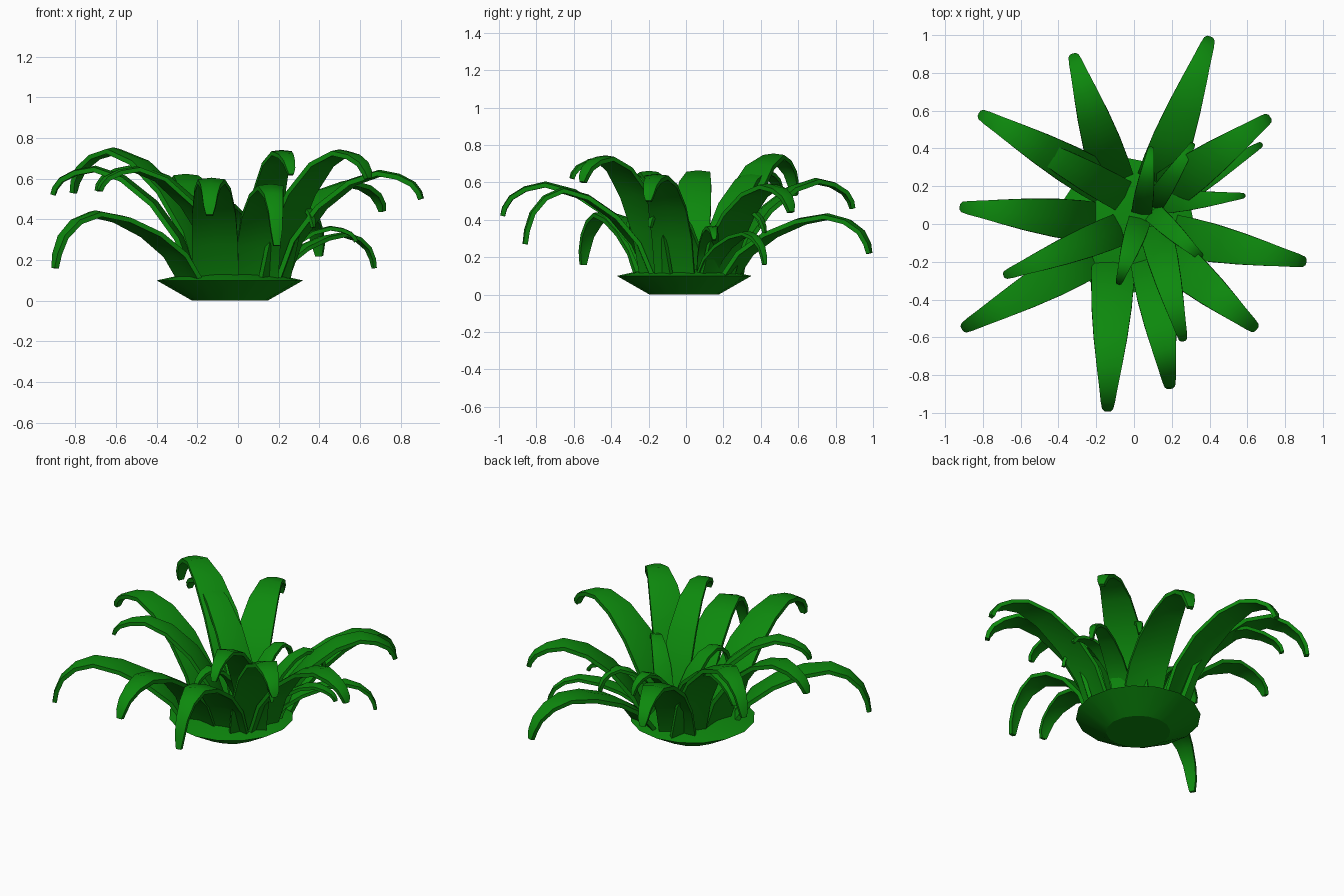
import bpy, bmesh, math
from mathutils import Vector

if "Cube" in bpy.data.objects:
    bpy.data.objects.remove(bpy.data.objects["Cube"])

mat = bpy.data.materials.new("leaf_green")
mat.diffuse_color = (0.004, 0.25, 0.004, 1)
mat.use_nodes = True
mat.node_tree.nodes["Principled BSDF"].inputs["Base Color"].default_value = mat.diffuse_color


def finish(name, bm, angle):
    bmesh.ops.recalc_face_normals(bm, faces=bm.faces)
    me = bpy.data.meshes.new(name)
    bm.to_mesh(me)
    bm.free()
    ob = bpy.data.objects.new(name, me)
    me.materials.append(mat)
    bpy.context.collection.objects.link(ob)
    bpy.context.view_layer.objects.active = ob
    ob.select_set(True)
    bpy.ops.object.shade_smooth_by_angle(angle=math.radians(angle))
    ob.select_set(False)


# shallow dish that holds the leaves
bm = bmesh.new()
rings = []
N = 16
for r, z in [(0.185, 0), (0.36, 0.1), (0.2, 0.135)]:
    rings.append([bm.verts.new((-0.04 + r * math.cos(2 * math.pi * i / N),
                                -0.01 + r * math.sin(2 * math.pi * i / N), z)) for i in range(N)])
for a, b in zip(rings, rings[1:]):
    for i in range(N):
        j = (i + 1) % N
        bm.faces.new((a[i], a[j], b[j], b[i]))
bm.faces.new(rings[0])
bm.faces.new(rings[-1])
finish("base_dish", bm, 30)

# arc of a leaf: run, rise to the peak, drop to the tip, half width
ARC = [(0, 0, 0, .108), (.10, .36, 0, .108), (.28, .68, 0, .102), (.50, .91, 0, .085),
       (.70, 1, 0, .064), (.84, 1, .14, .047), (.94, 1, .42, .036),
       (.985, 1, .74, .028), (1, 1, 1, .016)]
Z0 = 0.11


def leaf(name, base, tip, peak, tip_z, s):
    b, t = Vector((*base, 0)), Vector((*tip, 0))
    d = (t - b).normalized()
    side = Vector((-d.y, d.x, 0))
    peak -= 0.015
    pts = [b.lerp(t, u) + Vector((0, 0, Z0 + h * (peak - Z0) - q * (peak - tip_z)))
           for u, h, q, w in ARC]
    bm = bmesh.new()
    loops = []
    for i, p in enumerate(pts):
        tan = (pts[min(i + 1, len(pts) - 1)] - pts[max(i - 1, 0)]).normalized()
        n = tan.cross(side)
        w = ARC[i][3] * s
        th = 0.012 * (0.6 + 0.4 * s)
        # gently arched strip with thickness
        loop = []
        for k, lift in ((-1, 0), (0, 0.12), (1, 0)):
            loop.append(p + side * k * w + n * (lift * w + th))
        for k, lift in ((1, 0), (0, 0.12), (-1, 0)):
            loop.append(p + side * k * w + n * (lift * w - th))
        loops.append([bm.verts.new(v) for v in loop])
    for a, c in zip(loops, loops[1:]):
        for i in range(6):
            j = (i + 1) % 6
            bm.faces.new((a[i], a[j], c[j], c[i]))
    bm.faces.new(loops[0])
    bm.faces.new(loops[-1])
    finish(name, bm, 45)


# base xy, tip xy, peak height, tip height, width scale
OUTER = [
    ((.13, .24), (.40, .98), .43, .22, 1.05),
    ((-.11, .24), (-.32, .89), .62, .46, 1),
    ((-.16, .21), (-.81, .58), .75, .53, 1),
    ((-.22, .01), (-.91, .09), .66, .52, 1),
    ((-.24, -.18), (-.90, -.55), .44, .16, 1),
    ((-.11, -.22), (-.14, -.98), .60, .42, 1.05),
    ((.09, -.20), (.19, -.86), .57, .27, 1),
    ((.18, -.16), (.64, -.55), .74, .60, 1),
    ((.22, -.06), (.90, -.20), .64, .50, 1),
    ((.17, .17), (.71, .56), .59, .44, 1),
]
INNER = [
    ((-.06, .15), (-.69, .50), .67, .54, .8),
    ((-.08, -.03), (-.68, -.27), .66, .54, .8),
    ((.11, -.02), (.26, -.61), .74, .62, .8),
    ((.18, .11), (.67, .42), .34, .16, .55),
    ((.16, .11), (.58, .15), .37, .29, .5),
    ((.10, .10), (.31, .42), .47, .33, .5),
    ((.04, .06), (.09, .40), .47, .36, .5),
    ((.10, .06), (.37, -.19), .50, .36, .5),
    ((.03, .02), (-.08, -.31), .48, .35, .55),
]
for i, a in enumerate(OUTER):
    leaf(f"outer_leaf_{i + 1}", *a)
for i, a in enumerate(INNER):
    leaf(f"inner_leaf_{i + 1}", *a)
